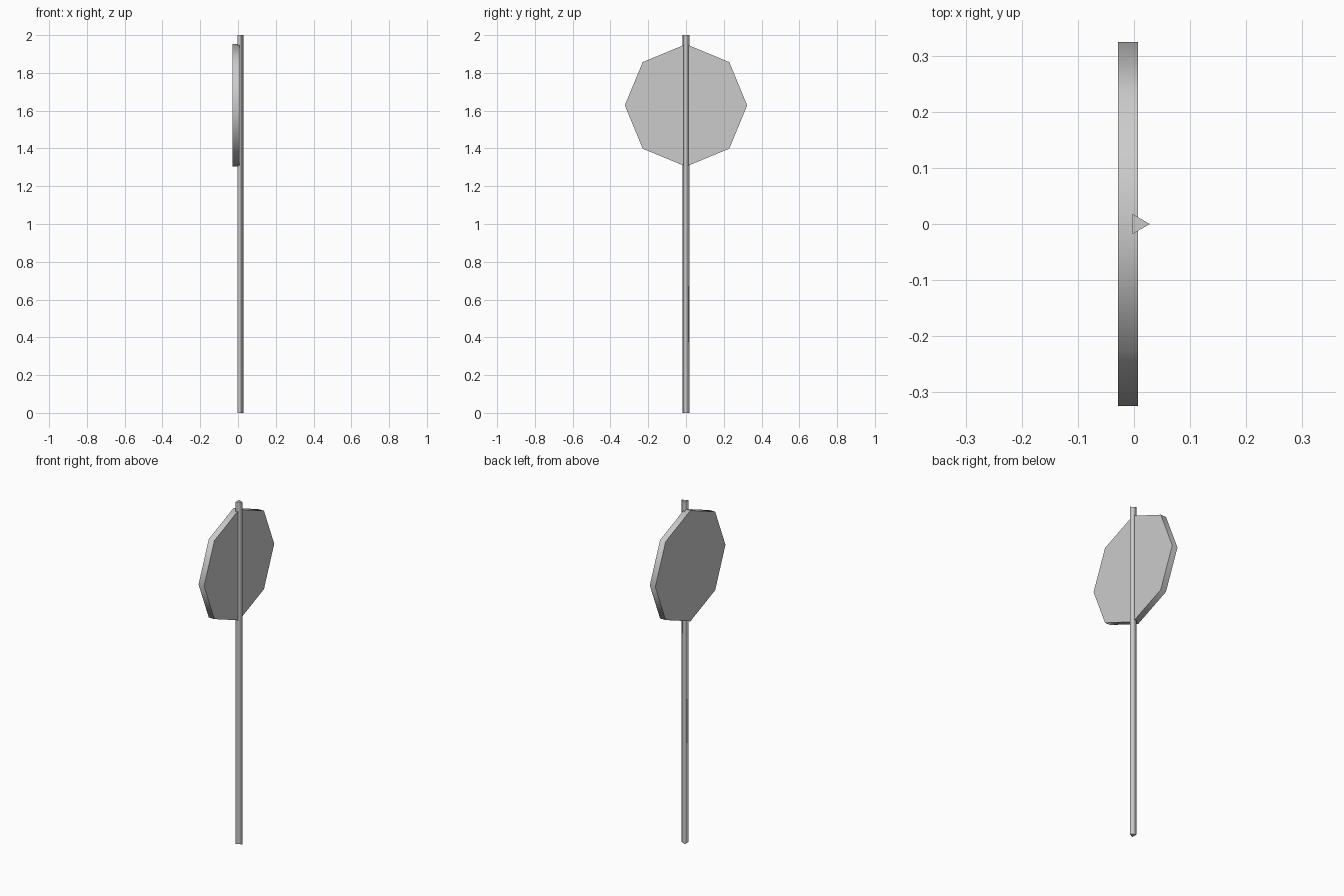
import bpy
import math

if "Cube" in bpy.data.objects:
    bpy.data.objects.remove(bpy.data.objects["Cube"])


def prism(name, sides, radius, depth, location, rotation):
    """Capped prism with smooth-shaded sides and crisp flat ends."""
    bpy.ops.mesh.primitive_cylinder_add(vertices=sides, radius=radius, depth=depth,
                                        location=location, rotation=rotation)
    obj = bpy.context.object
    obj.name = name
    mesh = obj.data
    half = depth / 2
    for poly in mesh.polygons:
        poly.use_smooth = abs(poly.normal.z) < 0.5
    # mark the rim edges of both ends sharp
    for edge in mesh.edges:
        a, b = (mesh.vertices[i].co.z for i in edge.vertices)
        edge.use_edge_sharp = abs(a - b) < half
    return obj


# three-sided post, ridge pointing to +x
prism("post", 3, 0.0207, 2.0, (0.0075, 0, 1.0), (0, 0, -math.pi / 2))

# octagonal sign plate facing -x, one corner at the top
prism("sign_plate", 8, 0.324, 0.036, (-0.0105, 0, 1.628), (0, math.pi / 2, 0))
